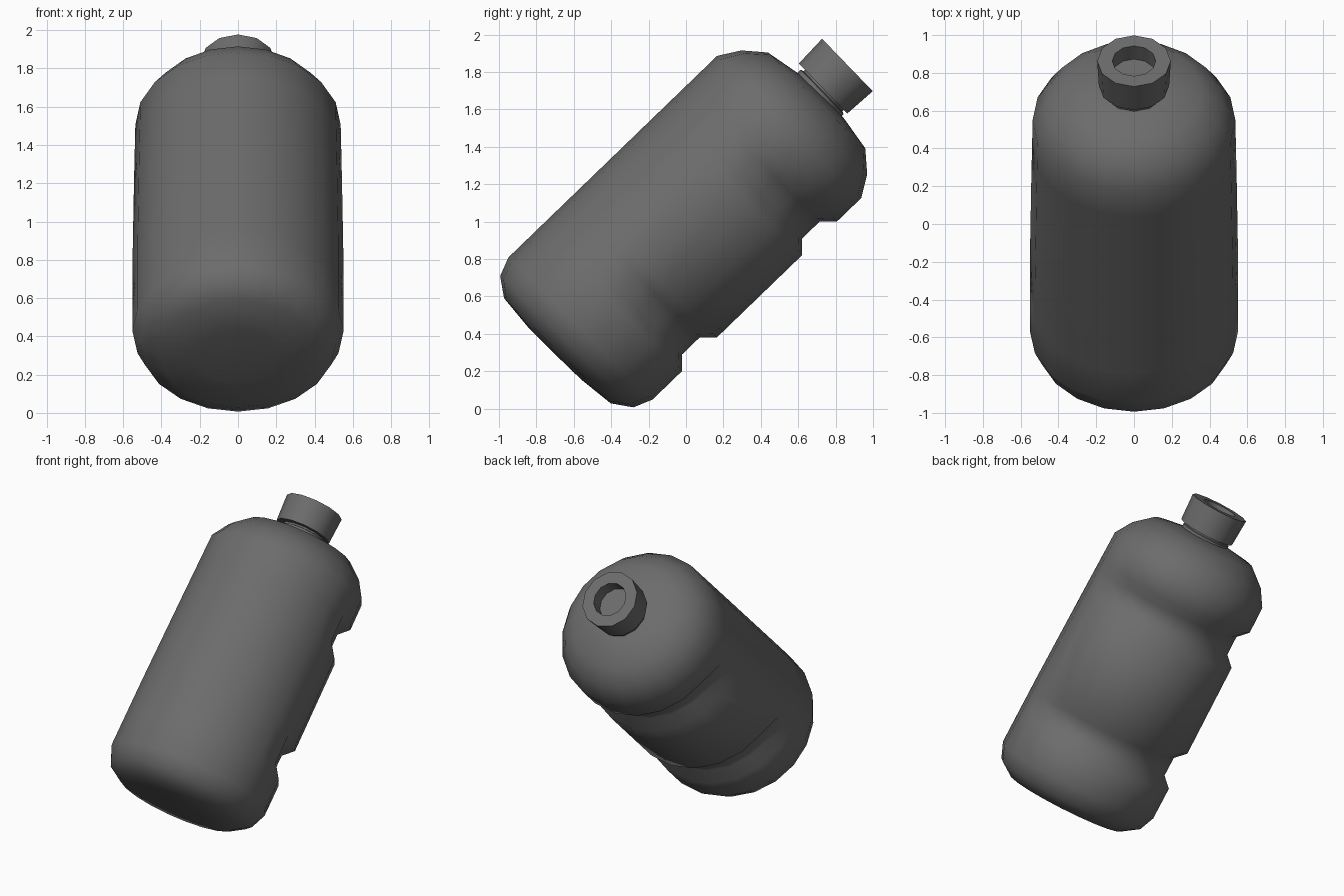
import bpy, bmesh, math

if "Cube" in bpy.data.objects:
    bpy.data.objects.remove(bpy.data.objects["Cube"])

TILT = math.radians(44)
C, S = math.cos(TILT), math.sin(TILT)

plastic = bpy.data.materials.new("dark grey plastic")
plastic.diffuse_color = (0.15, 0.15, 0.15, 1)
plastic.use_nodes = True
plastic.node_tree.nodes["Principled BSDF"].inputs["Base Color"].default_value = plastic.diffuse_color


def place(x, u, s, centre):
    """Turn bottle coordinates (across, outward, along axis) into the tilted pose."""
    t = centre + u
    return (x, s * C + t * S, s * S - t * C)


def lathe(name, profile, sides, centre, smooth, shape=None):
    """Spin (radius, height) points round the tilted axis; radius 0 makes a pole."""
    bm = bmesh.new()
    rings = []
    for point in profile:
        r, s = point[0], point[1]
        ring = []
        for i in range(1 if r == 0 else sides):
            a = 2 * math.pi * i / sides
            x, u, h = r * math.sin(a), r * math.cos(a), s
            if shape:
                x, u, h = shape(a, point)
            ring.append(bm.verts.new(place(x, u, h, centre)))
        rings.append(ring)
    for lo, hi in zip(rings, rings[1:]):
        for i in range(sides):
            j = (i + 1) % sides
            quad = [lo[i % len(lo)], lo[j % len(lo)], hi[j % len(hi)], hi[i % len(hi)]]
            bm.faces.new(list(dict.fromkeys(quad)))
    bmesh.ops.recalc_face_normals(bm, faces=bm.faces)
    mesh = bpy.data.meshes.new(name)
    bm.to_mesh(mesh)
    bm.free()
    ob = bpy.data.objects.new(name, mesh)
    bpy.context.collection.objects.link(ob)
    mesh.materials.append(plastic)
    bpy.ops.object.select_all(action='DESELECT')
    bpy.context.view_layer.objects.active = ob
    ob.select_set(True)
    bpy.ops.object.shade_smooth_by_angle(angle=math.radians(smooth))
    return ob


def body_shape(a, point):
    """Cut grip grooves into the underside half and taper the width slightly."""
    r, s = point[0], point[1]
    if len(point) > 2:
        off = abs(math.degrees(math.atan2(math.sin(a), math.cos(a))))
        r -= point[2] * min(1, max(0, (90 - off) / 18))
    wide = 1.02 - 0.03 * max(0, s - 0.5)
    u = r * math.cos(a)
    return r * math.sin(a) * wide, u, s + 0.025 * u


# Body: rounded base, two grip grooves, rounded shoulder
R, DEPTH = 0.541, 0.064
body = [(0, -0.302), (0.2, -0.300), (0.40, -0.28), (0.50, -0.21), (R, -0.108)]
for start in (0.11, 1.002):
    body += [(R, start), (R, start + 0.065, DEPTH),
             (R, start + 0.195, DEPTH), (R, start + 0.26)]
body += [(R, 1.443), (0.472, 1.555), (0.365, 1.647), (0.165, 1.682), (0, 1.685)]
lathe("bottle_body", body, 20, -0.70, 60, body_shape)

# Neck under the cap
lathe("neck", [(0, 1.66), (0.165, 1.66), (0.165, 1.70), (0.15, 1.705),
               (0.15, 1.74), (0, 1.74)], 12, -0.712, 40)

# Cap with a round recess in its top
lathe("cap", [(0, 1.716), (0.186, 1.716), (0.195, 1.897), (0.115, 1.897),
              (0.115, 1.80), (0, 1.80)], 12, -0.722, 40)
